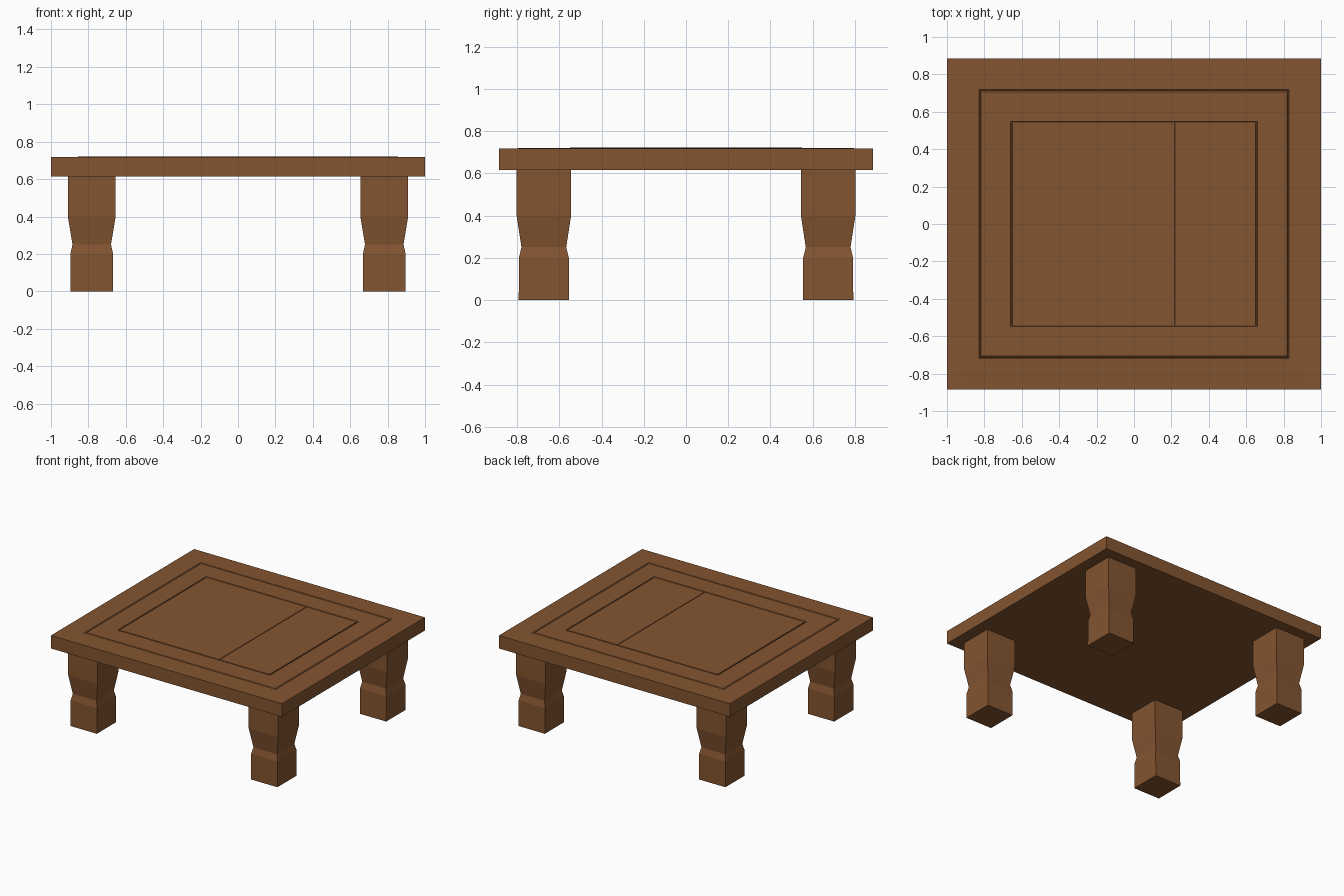
import bpy, bmesh

if "Cube" in bpy.data.objects:
    bpy.data.objects.remove(bpy.data.objects["Cube"])

wood = bpy.data.materials.new("brown_wood")
wood.diffuse_color = (0.23, 0.09, 0.03, 1)
wood.use_nodes = True
wood.node_tree.nodes["Principled BSDF"].inputs["Base Color"].default_value = wood.diffuse_color


def stacked_rects(name, loops, cx=0, cy=0):
    """Closed solid skinned through rectangles given as (half_x, half_y, z)."""
    bm = bmesh.new()
    rings = []
    for hx, hy, z in loops:
        rings.append([bm.verts.new((cx + sx * hx, cy + sy * hy, z))
                      for sx, sy in ((-1, -1), (1, -1), (1, 1), (-1, 1))])
    for a, b in zip(rings, rings[1:]):
        for i in range(4):
            j = (i + 1) % 4
            bm.faces.new((a[i], a[j], b[j], b[i]))
    bm.faces.new(rings[0][::-1])
    bm.faces.new(rings[-1])
    bmesh.ops.recalc_face_normals(bm, faces=bm.faces)
    mesh = bpy.data.meshes.new(name)
    bm.to_mesh(mesh)
    bm.free()
    obj = bpy.data.objects.new(name, mesh)
    obj.data.materials.append(wood)
    bpy.context.collection.objects.link(obj)
    return obj


# Table top: slab with an engraved border groove and a shallow panel recess
stacked_rects("table_top", [
    (1.0, 0.885, 0.615), (1.0, 0.885, 0.717),
    (0.829, 0.719, 0.720), (0.823, 0.713, 0.714), (0.817, 0.707, 0.720),
    (0.660, 0.549, 0.721), (0.657, 0.546, 0.715)])

# Two inlaid panels separated by a fine seam
for name, x0, x1 in (("wide_panel", -0.650, 0.213), ("narrow_panel", 0.219, 0.650)):
    half = (x1 - x0) / 2
    stacked_rects(name, [(half + 0.002, 0.541, 0.714), (half, 0.539, 0.721)],
                  cx=(x0 + x1) / 2)

# Four square legs with a pinched neck
leg_profile = [(0.114, 0.119, 0.0), (0.114, 0.118, 0.20), (0.103, 0.106, 0.25),
               (0.128, 0.129, 0.40), (0.128, 0.129, 0.62)]
for side, sx in (("left", -1), ("right", 1)):
    for end, sy in (("front", -1), ("back", 1)):
        stacked_rects(f"{end}_{side}_leg", leg_profile, sx * 0.782, sy * 0.673)
